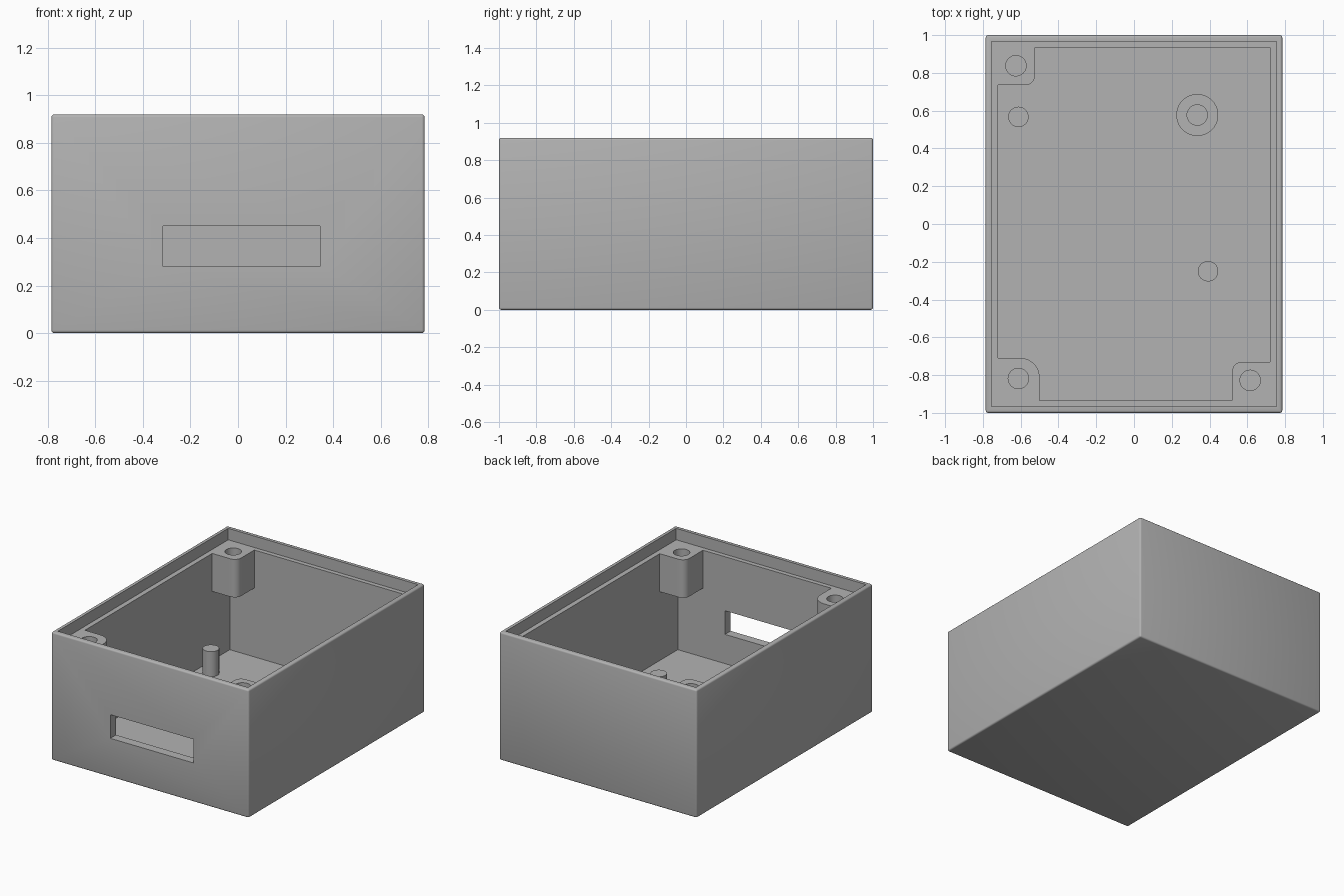
import bpy, bmesh, math

default = bpy.data.objects.get("Cube")
if default:
    bpy.data.objects.remove(default, do_unlink=True)

# One flat plastic colour
plastic = bpy.data.materials.new("grey_plastic")
plastic.use_nodes = True
colour = (0.45, 0.45, 0.45, 1)
plastic.diffuse_color = colour
plastic.node_tree.nodes["Principled BSDF"].inputs["Base Color"].default_value = colour

HALF_X, HALF_Y, HEIGHT = 0.785, 1.0, 0.92
IN_X, IN_Y = 0.72, 0.935          # inner faces of the walls
FLOOR, LEDGE = 0.07, 0.838        # floor top and lid ledge
POST_TOP, HOLE_R = 0.25, 0.054


def make_object(name, bm):
    mesh = bpy.data.meshes.new(name)
    bmesh.ops.recalc_face_normals(bm, faces=bm.faces)
    bm.to_mesh(mesh)
    bm.free()
    mesh.materials.append(plastic)
    obj = bpy.data.objects.new(name, mesh)
    bpy.context.collection.objects.link(obj)
    return obj


def box(name, low, high, bevel=0):
    bm = bmesh.new()
    bmesh.ops.create_cube(bm, size=1)
    for v in bm.verts:
        v.co = [(a + b) / 2 + c * (b - a) for a, b, c in zip(low, high, v.co)]
    if bevel:
        bmesh.ops.bevel(bm, geom=list(bm.edges), offset=bevel, segments=3,
                        profile=0.5, affect='EDGES')
    return make_object(name, bm)


def prism(name, outline, bottom, top):
    bm = bmesh.new()
    face = bm.faces.new([bm.verts.new((x, y, bottom)) for x, y in outline])
    side = bmesh.ops.extrude_face_region(bm, geom=[face])
    verts = [g for g in side["geom"] if isinstance(g, bmesh.types.BMVert)]
    bmesh.ops.translate(bm, verts=verts, vec=(0, 0, top - bottom))
    return make_object(name, bm)


def cylinder(name, x, y, radius, bottom, top, sides=40):
    angles = [math.tau * i / sides for i in range(sides)]
    ring = [(x + radius * math.cos(a), y + radius * math.sin(a)) for a in angles]
    return prism(name, ring, bottom, top)


def cut(obj, cutter):
    cutter.hide_render = True
    mod = obj.modifiers.new("cut", 'BOOLEAN')
    mod.operation, mod.solver, mod.object = 'DIFFERENCE', 'EXACT', cutter
    graph = bpy.context.evaluated_depsgraph_get()
    mesh = bpy.data.meshes.new_from_object(obj.evaluated_get(graph))
    obj.modifiers.clear()
    obj.data = mesh
    bpy.data.objects.remove(cutter, do_unlink=True)


def smooth(obj):
    bpy.ops.object.select_all(action='DESELECT')
    obj.select_set(True)
    bpy.context.view_layer.objects.active = obj
    bpy.ops.object.shade_smooth_by_angle(angle=math.radians(35))


# Open-topped case with a lid ledge and a front slot
case = box("case", (-HALF_X, -HALF_Y, 0), (HALF_X, HALF_Y, HEIGHT), 0.012)
cut(case, box("cavity", (-IN_X, -IN_Y, FLOOR), (IN_X, IN_Y, HEIGHT + 0.1)))
cut(case, box("lid_recess", (-0.755, -0.967, LEDGE), (0.755, 0.967, HEIGHT + 0.1)))
cut(case, box("slot", (-0.315, -1.1, 0.28), (0.345, -0.85, 0.45)))
smooth(case)


# Corner screw blocks hanging below the ledge, rounded towards the middle
def screw_block(name, sx, sy, inner_x, inner_y, radius, hole):
    cx, cy = inner_x + radius, inner_y + radius
    outline = [(IN_X, inner_y), (IN_X, IN_Y), (inner_x, IN_Y)]
    for i in range(9):
        a = math.pi + math.pi / 2 * i / 8
        outline.append((cx + radius * math.cos(a), cy + radius * math.sin(a)))
    block = prism(name, [(sx * x, sy * y) for x, y in outline], 0.565, LEDGE)
    cut(block, cylinder("screw_hole", *hole, HOLE_R, 0.6, HEIGHT))
    smooth(block)


screw_block("back_right_screw_block", -1, 1, 0.525, 0.735, 0.05, (-0.625, 0.838))
screw_block("front_right_screw_block", -1, -1, 0.5, 0.71, 0.1, (-0.612, -0.818))
screw_block("front_left_screw_block", 1, -1, 0.52, 0.73, 0.05, (0.615, -0.828))

# Locating pins on the floor
for name, x, y in (("back_pin", -0.612, 0.567), ("front_pin", 0.392, -0.25)):
    smooth(cylinder(name, x, y, HOLE_R, FLOOR - 0.02, POST_TOP))

# Hollow standoff on the floor
standoff = cylinder("standoff", 0.335, 0.577, 0.111, FLOOR - 0.02, POST_TOP)
cut(standoff, cylinder("standoff_hole", 0.335, 0.577, HOLE_R, FLOOR, HEIGHT))
smooth(standoff)
